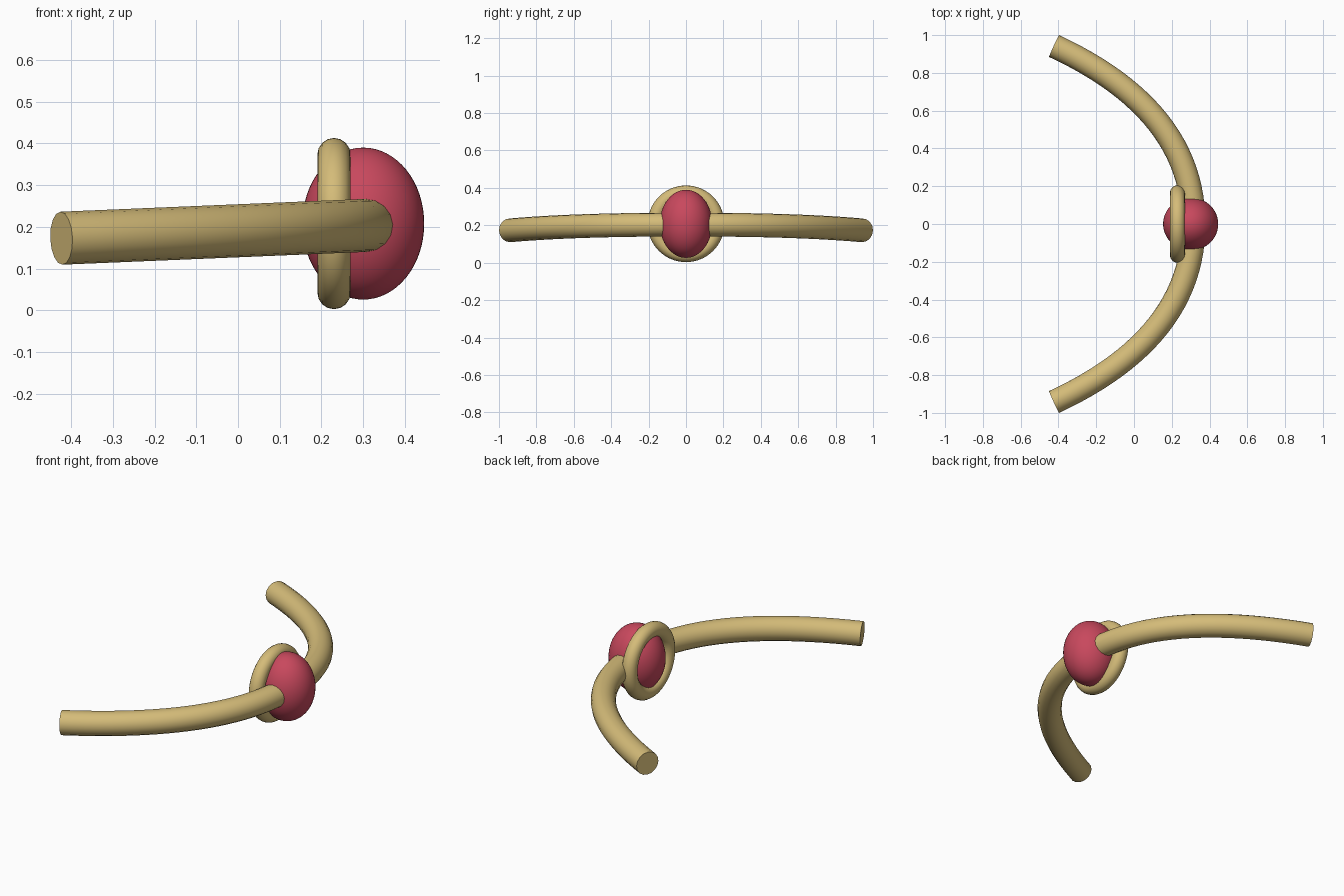
import bpy
import math

if "Cube" in bpy.data.objects:
    bpy.data.objects.remove(bpy.data.objects["Cube"])


def material(name, rgb):
    m = bpy.data.materials.new(name)
    m.diffuse_color = (*rgb, 1)
    m.use_nodes = True
    m.node_tree.nodes["Principled BSDF"].inputs["Base Color"].default_value = m.diffuse_color
    return m


gold = material("pale gold", (0.66, 0.50, 0.19))
red = material("rose red", (0.58, 0.065, 0.11))


def finish(obj, name, mat):
    obj.name = name
    obj.data.materials.clear()
    obj.data.materials.append(mat)
    bpy.ops.object.select_all(action='DESELECT')
    obj.select_set(True)
    bpy.context.view_layer.objects.active = obj
    bpy.ops.object.shade_smooth_by_angle(angle=math.radians(40))


# Oval gem
bpy.ops.mesh.primitive_uv_sphere_add(segments=48, ring_count=32, radius=1, location=(0.30, 0, 0.208))
gem = bpy.context.object
gem.scale = (0.146, 0.14, 0.182)
finish(gem, "gem", red)

# Ring behind the gem
bpy.ops.mesh.primitive_torus_add(major_segments=64, minor_segments=16, major_radius=0.165,
                                 minor_radius=0.04, location=(0.23, 0, 0.208),
                                 rotation=(0, math.pi / 2, 0))
finish(bpy.context.object, "gem_ring", gold)

# Curved round band, open at the back and dipping slightly to its ends
mid, end, corner_y = (0.315, 0.0, 0.204), (-0.423, 0.942, 0.173), 0.60
slope = (end[2] - mid[2]) / (end[0] - mid[0])
curve = bpy.data.curves.new("band", 'CURVE')
curve.dimensions = '3D'
curve.resolution_u = 24
curve.bevel_depth = 0.0635
curve.bevel_resolution = 6
curve.use_fill_caps = True
spline = curve.splines.new('BEZIER')
spline.bezier_points.add(2)
for point, side in zip(spline.bezier_points, (-1, 0, 1)):
    point.handle_left_type = point.handle_right_type = 'FREE'
    if side == 0:
        point.co = mid
        point.handle_left = (mid[0], -corner_y * 2 / 3, mid[2])
        point.handle_right = (mid[0], corner_y * 2 / 3, mid[2])
    else:
        x = end[0] + (mid[0] - end[0]) * 2 / 3
        y = end[1] + (corner_y - end[1]) * 2 / 3
        inner = (x, side * y, mid[2] + (x - mid[0]) * slope)
        outer = tuple(2 * a - b for a, b in zip((end[0], side * end[1], end[2]), inner))
        point.co = (end[0], side * end[1], end[2])
        point.handle_left, point.handle_right = (inner, outer) if side > 0 else (outer, inner)
band = bpy.data.objects.new("band", curve)
bpy.context.collection.objects.link(band)
bpy.ops.object.select_all(action='DESELECT')
band.select_set(True)
bpy.context.view_layer.objects.active = band
bpy.ops.object.convert(target='MESH')
finish(bpy.context.object, "band", gold)
